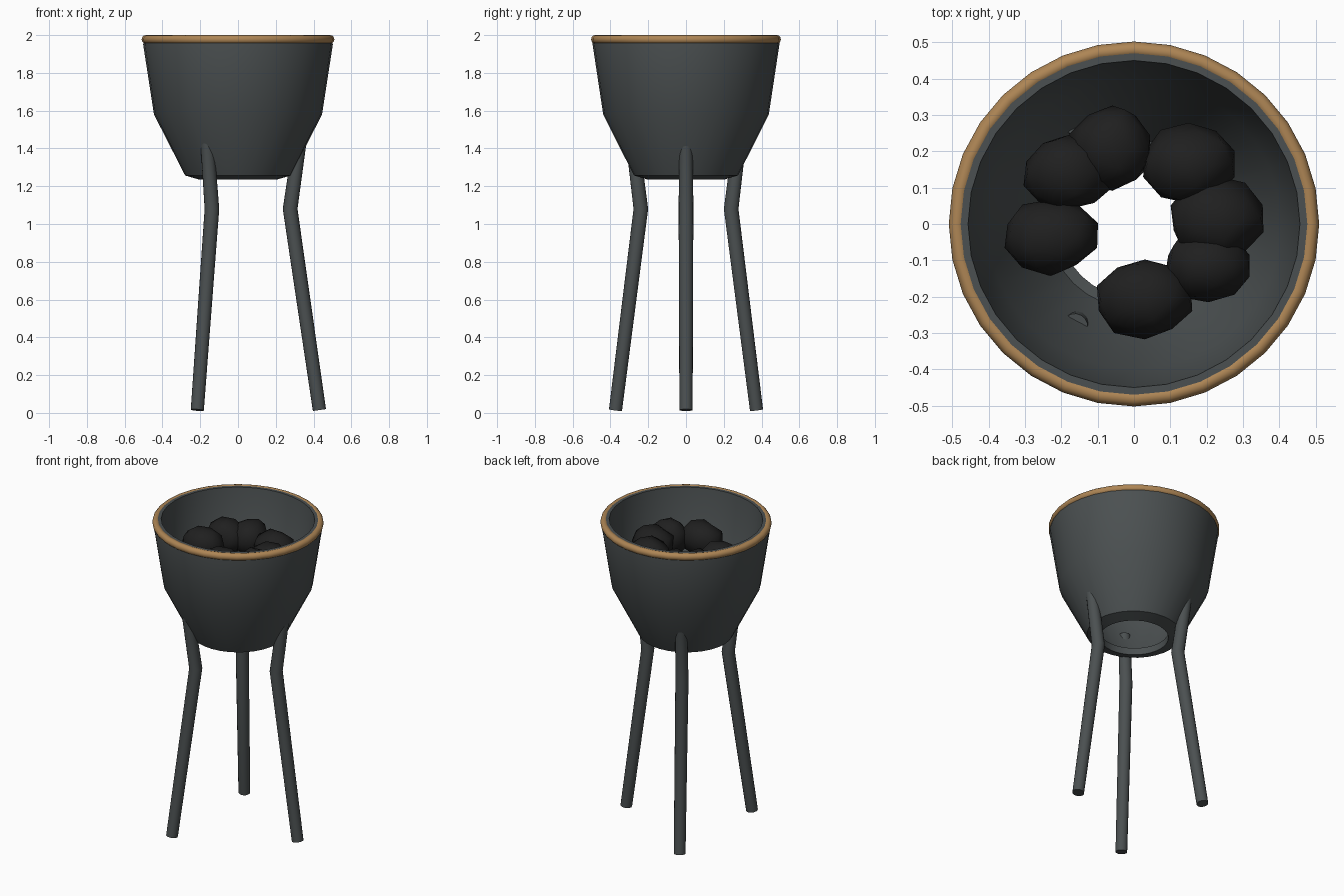
import bpy, bmesh, math, random
from mathutils import Vector

if "Cube" in bpy.data.objects:
    bpy.data.objects.remove(bpy.data.objects["Cube"])

random.seed(4)


def material(name, rgb):
    m = bpy.data.materials.new(name)
    m.diffuse_color = (*rgb, 1)
    m.use_nodes = True
    m.node_tree.nodes["Principled BSDF"].inputs["Base Color"].default_value = m.diffuse_color
    return m


IRON = material("dark iron grey", (0.07, 0.08, 0.082))
BRASS = material("warm brass", (0.42, 0.235, 0.09))
COAL = material("coal black", (0.014, 0.014, 0.014))


def finish(name, bm, mat, angle=30):
    bmesh.ops.recalc_face_normals(bm, faces=bm.faces)
    me = bpy.data.meshes.new(name)
    bm.to_mesh(me)
    bm.free()
    me.materials.append(mat)
    ob = bpy.data.objects.new(name, me)
    bpy.context.collection.objects.link(ob)
    bpy.ops.object.select_all(action='DESELECT')
    ob.select_set(True)
    bpy.context.view_layer.objects.active = ob
    bpy.ops.object.shade_smooth_by_angle(angle=math.radians(angle))
    return ob


def lathe(name, profile, mat, n=32, y_scale=0.985, angle=30):
    """Revolve a closed (radius, height) profile about z."""
    bm = bmesh.new()
    rings = []
    for i in range(n):
        a = 2 * math.pi * i / n
        rings.append([bm.verts.new((r * math.cos(a), r * math.sin(a) * y_scale, z))
                      for r, z in profile])
    k = len(profile)
    for i in range(n):
        p, q = rings[i], rings[(i + 1) % n]
        for j in range(k):
            bm.faces.new((p[j], q[j], q[(j + 1) % k], p[(j + 1) % k]))
    return finish(name, bm, mat, angle)


# Thick-walled bowl with an open hole in its floor
lathe("bowl", [(0.205, 1.235), (0.28, 1.257), (0.445, 1.58), (0.502, 1.95), (0.497, 1.997),
               (0.457, 1.997), (0.405, 1.592), (0.235, 1.29), (0.205, 1.28)], IRON)

# Rounded brass band around the rim
lathe("rim_trim", [(0.488 + 0.022 * math.cos(t * math.pi / 6),
                    1.977 + 0.023 * math.sin(t * math.pi / 6)) for t in range(12)],
      BRASS, angle=40)


# Bent legs: foot, knee, tip buried in the bowl wall
def leg(name, turn, n=16):
    path = [((0.431, 0.015), 0.035), ((0.276, 1.08), 0.039), ((0.326, 1.43), 0.036)]
    pts = [Vector((x, 0, z)) for (x, z), _ in path]
    bm = bmesh.new()
    rings = []
    for i, p in enumerate(pts):
        d = Vector((0, 0, 0))
        if i > 0:
            d += (p - pts[i - 1]).normalized()
        if i < 2:
            d += (pts[i + 1] - p).normalized()
        side = Vector((0, 1, 0))
        out = side.cross(d.normalized())
        r = path[i][1]
        rings.append([bm.verts.new(p + r * (out * math.cos(a) + side * math.sin(a)))
                      for a in (2 * math.pi * j / n for j in range(n))])
    for p, q in zip(rings, rings[1:]):
        for j in range(n):
            bm.faces.new((p[j], p[(j + 1) % n], q[(j + 1) % n], q[j]))
    bm.faces.new(rings[0])
    bm.faces.new(rings[-1])
    finish(name, bm, IRON).rotation_euler.z = turn


for i, name in enumerate(("right_leg", "back_left_leg", "front_left_leg")):
    leg(name, i * 2 * math.pi / 3)

# Ring of lumpy coals: x, y, half width x, half width y
coals = [(-0.23, -0.032, 0.13, 0.105), (-0.18, 0.14, 0.125, 0.105), (-0.06, 0.21, 0.115, 0.115),
         (0.15, 0.165, 0.125, 0.11), (0.225, 0.015, 0.13, 0.115), (0.205, -0.115, 0.125, 0.1),
         (0.03, -0.205, 0.135, 0.11)]
for i, (x, y, sx, sy) in enumerate(coals):
    bm = bmesh.new()
    bmesh.ops.create_icosphere(bm, subdivisions=2, radius=1)
    for v in bm.verts:
        v.co *= random.uniform(0.93, 1.08)
        v.co = Vector((x + v.co.x * sx, y + v.co.y * sy, 1.785 + v.co.z * 0.11))
    finish(f"coal_{i + 1}", bm, COAL, 60)
